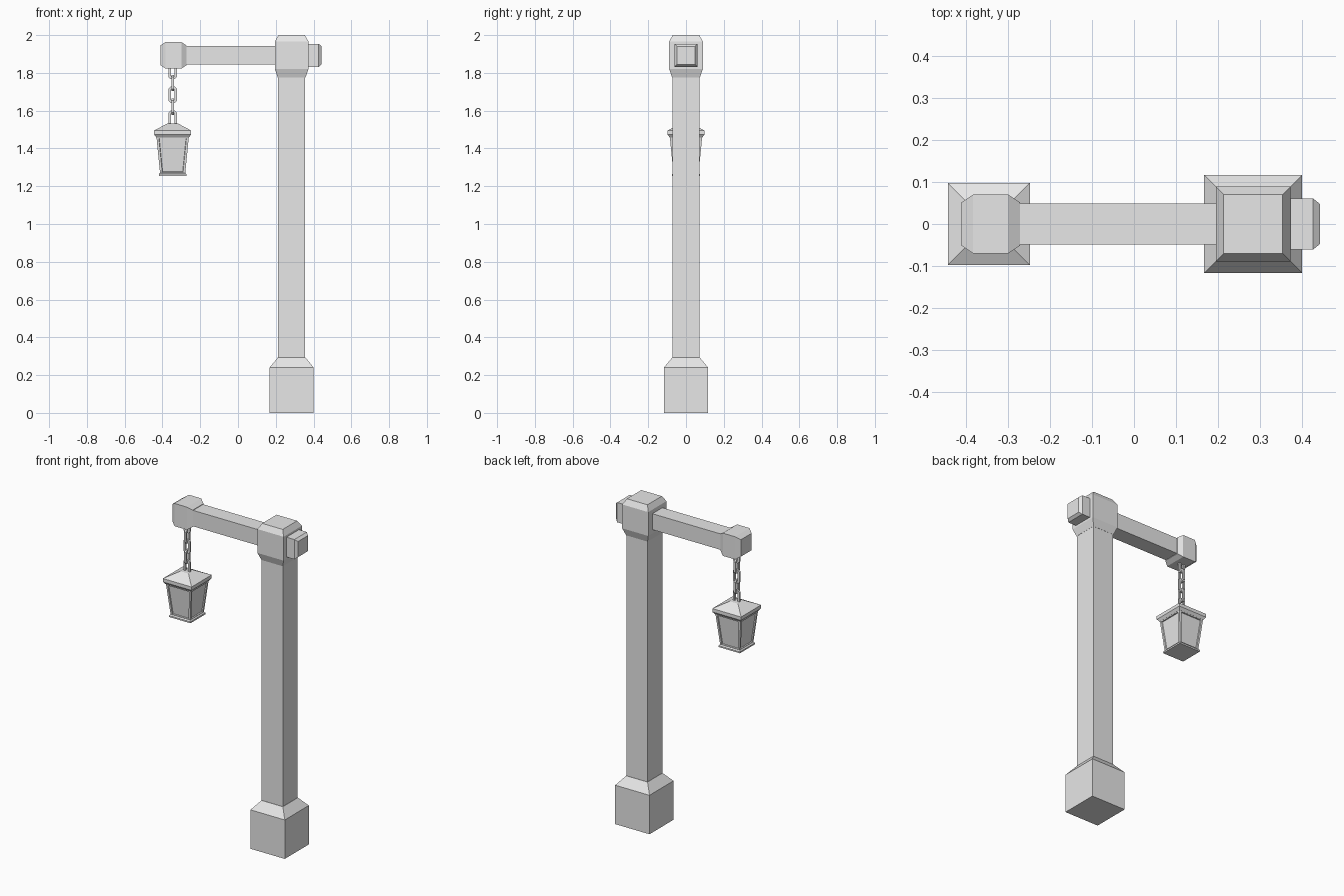
import bpy
import bmesh
from mathutils import Vector

cube = bpy.data.objects.get("Cube")
if cube:
    bpy.data.objects.remove(cube, do_unlink=True)

GREY = (0.8, 0.8, 0.8, 1.0)
stone = bpy.data.materials.new("plain_grey")
stone.use_nodes = True
stone.diffuse_color = GREY
stone.node_tree.nodes["Principled BSDF"].inputs["Base Color"].default_value = GREY

POST_X = 0.284
LAMP_X = -0.346
ARM_Z = 1.893


def finish(bm, name):
    bmesh.ops.recalc_face_normals(bm, faces=bm.faces)
    mesh = bpy.data.meshes.new(name)
    bm.to_mesh(mesh)
    bm.free()
    mesh.materials.append(stone)
    obj = bpy.data.objects.new(name, mesh)
    bpy.context.collection.objects.link(obj)
    return obj


def bridge(bm, rings, closed=False):
    """Skin successive vertex rings with quads."""
    pairs = list(zip(rings, rings[1:]))
    if closed:
        pairs.append((rings[-1], rings[0]))
    faces = []
    for a, b in pairs:
        n = len(a)
        for i in range(n):
            j = (i + 1) % n
            faces.append(bm.faces.new((a[i], a[j], b[j], b[i])))
    return faces


def square_loft(name, sections, along="z", x=0.0, z=0.0, panel=None):
    """Stack of square sections (position, half width) along one axis."""
    bm = bmesh.new()
    rings = []
    for pos, half in sections:
        ring = []
        for u, v in ((-1, -1), (1, -1), (1, 1), (-1, 1)):
            if along == "z":
                co = (x + u * half, v * half, pos)
            else:
                co = (pos, u * half, z + v * half)
            ring.append(bm.verts.new(co))
        rings.append(ring)
    sides = bridge(bm, rings)
    bm.faces.new(rings[0])
    bm.faces.new(rings[-1])
    bmesh.ops.recalc_face_normals(bm, faces=bm.faces)
    if panel:
        bmesh.ops.inset_individual(bm, faces=sides, thickness=panel, use_even_offset=True)
        bmesh.ops.inset_individual(bm, faces=sides, thickness=0.003, depth=-0.006)
    return finish(bm, name)


def chain_link(name, z, half_w, half_h, sideways, bar=0.006):
    """Angular chain link with cut corners and a square bar."""
    bm = bmesh.new()
    c = half_w * 0.5
    corner = [(half_w, half_h - c), (half_w - c, half_h)]
    outline = corner + [(-u, v) for u, v in reversed(corner)]
    outline += [(-u, -v) for u, v in outline]
    rings = []
    for u, v in outline:
        su, sv = 1 - 2 * bar / half_w, 1 - 2 * bar / half_h
        ring = []
        for k, d in ((1, -bar), (1, bar), (0, bar), (0, -bar)):
            p, q = (u, v) if k else (u * su, v * sv)
            co = (d, p, q) if sideways else (p, d, q)
            ring.append(bm.verts.new(Vector(co) + Vector((LAMP_X, 0, z))))
        rings.append(ring)
    bridge(bm, rings, closed=True)
    return finish(bm, name)


# Post with its foot and cap block
square_loft("base", [(0, 0.117), (0.24, 0.117), (0.293, 0.073)], x=POST_X)
square_loft("post", [(0.28, 0.072), (1.79, 0.072)], x=POST_X)
square_loft("post_cap", [(1.775, 0.073), (1.82, 0.089), (1.967, 0.089), (2.0, 0.07)], x=POST_X)

# Cross arm with end block and rear stub
square_loft("arm", [(-0.29, 0.049), (0.25, 0.049)], along="x", z=ARM_Z)
square_loft("arm_end_block", [(-0.411, 0.052), (-0.384, 0.07), (-0.30, 0.07), (-0.272, 0.052)],
            along="x", z=ARM_Z)
square_loft("arm_stub", [(0.33, 0.061), (0.427, 0.061), (0.443, 0.048)], along="x", z=ARM_Z)

# Chain of alternating links
for i in range(5):
    chain_link(f"chain_link_{i + 1}", 1.81 - i * 0.063, 0.022, 0.043, i % 2 == 1)

# Lantern: roof, panelled body and bottom rim
square_loft("lantern_roof", [(1.458, 0.086), (1.474, 0.098), (1.495, 0.098), (1.532, 0.028)], x=LAMP_X)
square_loft("lantern_body", [(1.262, 0.066), (1.465, 0.086)], x=LAMP_X, panel=0.012)
square_loft("lantern_rim", [(1.255, 0.073), (1.264, 0.073), (1.272, 0.066)], x=LAMP_X)
